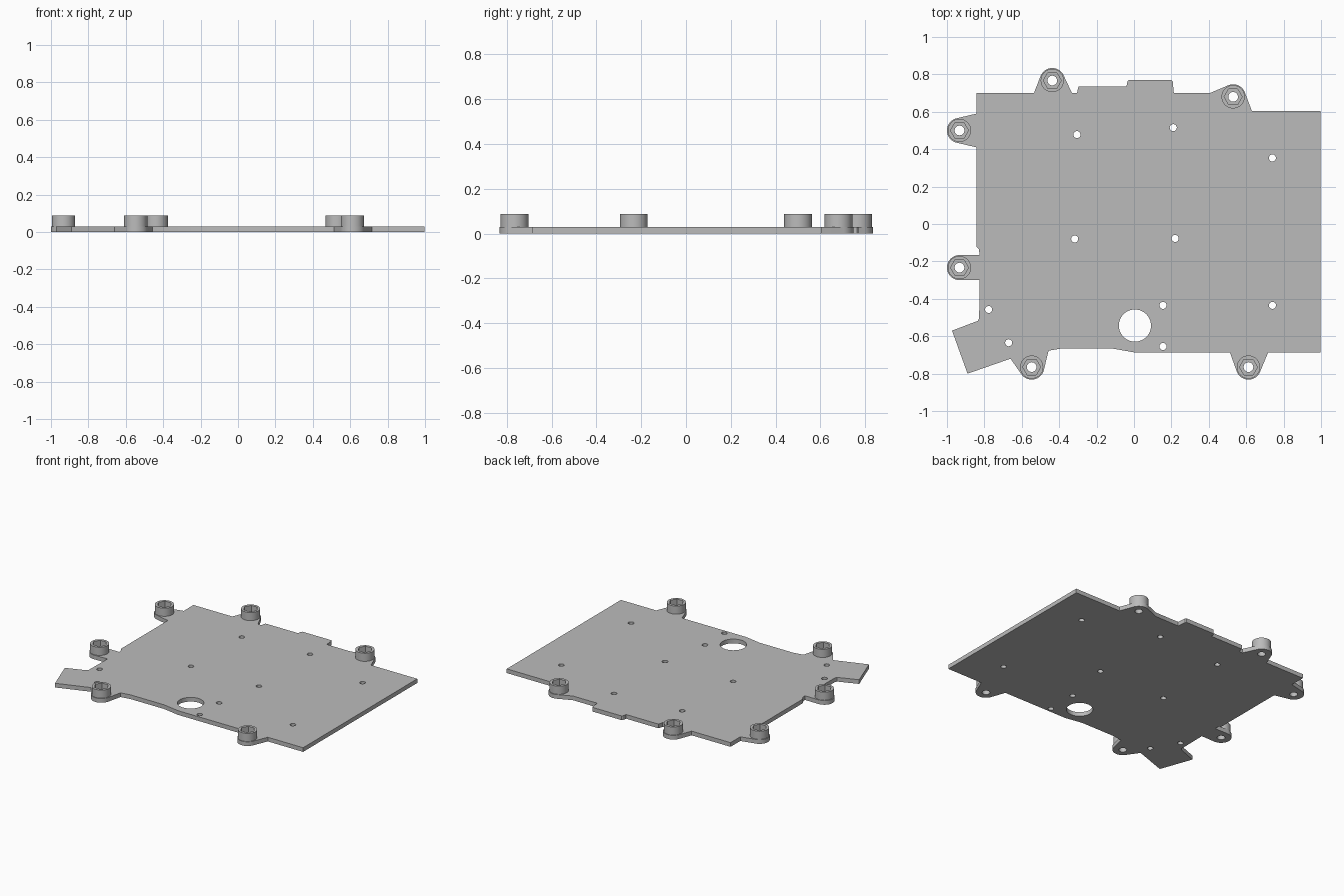
import bpy, bmesh
from math import acos, atan2, cos, sin, pi, hypot

if "Cube" in bpy.data.objects:
    bpy.data.objects.remove(bpy.data.objects["Cube"])

grey = bpy.data.materials.new("light_grey")
grey.use_nodes = True
colour = (0.5, 0.5, 0.5, 1)
grey.diffuse_color = colour
grey.node_tree.nodes["Principled BSDF"].inputs["Base Color"].default_value = colour

PLATE_TOP, BOSS_TOP = 0.03, 0.088
LUG_R, BOSS_R, HEX_R, BORE_R, PIN_R = 0.067, 0.062, 0.048, 0.026, 0.019


def ring(c, r, n):
    return [(c[0] + r * cos(2 * pi * i / n), c[1] + r * sin(2 * pi * i / n)) for i in range(n)]


def prism(name, loops, z0, z1):
    """Extrude an outer loop, with any further loops as openings."""
    curve = bpy.data.curves.new(name + "_profile", "CURVE")
    curve.dimensions, curve.fill_mode = "2D", "BOTH"
    curve.extrude = (z1 - z0) / 2
    for loop in loops:
        spline = curve.splines.new("POLY")
        spline.points.add(len(loop) - 1)
        for point, (x, y) in zip(spline.points, loop):
            point.co = (x, y, 0, 1)
        spline.use_cyclic_u = True
    helper = bpy.data.objects.new(name + "_profile", curve)
    bpy.context.collection.objects.link(helper)
    graph = bpy.context.evaluated_depsgraph_get()
    mesh = bpy.data.meshes.new_from_object(helper.evaluated_get(graph))
    bpy.data.objects.remove(helper)
    bm = bmesh.new()
    bm.from_mesh(mesh)
    bmesh.ops.remove_doubles(bm, verts=bm.verts, dist=0.0002)
    bmesh.ops.translate(bm, verts=bm.verts, vec=(0, 0, (z0 + z1) / 2))
    bmesh.ops.recalc_face_normals(bm, faces=bm.faces)
    bm.to_mesh(mesh)
    bm.free()
    mesh.materials.clear()
    mesh.materials.append(grey)
    obj = bpy.data.objects.new(name, mesh)
    bpy.context.collection.objects.link(obj)
    bpy.ops.object.select_all(action="DESELECT")
    obj.select_set(True)
    bpy.context.view_layer.objects.active = obj
    bpy.ops.object.shade_smooth_by_angle(angle=pi / 6)
    return obj


def lug_arc(p, c, q, steps=20):
    """Rounded lug around c, tangent to the lines from p and to q (clockwise)."""
    def tangent(v, side):
        dx, dy = v[0] - c[0], v[1] - c[1]
        return atan2(dy, dx) + side * acos(min(1, LUG_R / hypot(dx, dy)))
    a, b = tangent(p, -1), tangent(q, 1)
    while b > a:
        b -= 2 * pi
    while b < a - 2 * pi:
        b += 2 * pi
    angles = [a + (b - a) * i / steps for i in range(steps + 1)]
    return [(c[0] + LUG_R * cos(t), c[1] + LUG_R * sin(t)) for t in angles]


lugs = {
    "back_right": (-0.437, 0.767), "back_left": (0.53, 0.68),
    "front_left": (0.612, -0.765), "front_right": (-0.547, -0.765),
    "side_front": (-0.933, -0.233), "side_back": (-0.933, 0.5),
}

# Plate outline, clockwise from the back right corner; names stand for lugs
outline = [
    (-0.843, 0.70), (-0.535, 0.70), "back_right", (-0.332, 0.70), (-0.305, 0.70),
    (-0.297, 0.735), (-0.04, 0.735), (-0.035, 0.763), (-0.028, 0.77), (0.2, 0.77),
    (0.207, 0.763), (0.213, 0.70), (0.406, 0.70), "back_left", (0.63, 0.605),
    (0.997, 0.605), (0.997, -0.687), (0.717, -0.687), "front_left", (0.513, -0.687),
    (0.005, -0.687), (-0.12, -0.665), (-0.385, -0.665), (-0.457, -0.677), "front_right",
    (-0.66, -0.72), (-0.89, -0.80), (-0.973, -0.57), (-0.835, -0.518), (-0.828, -0.505),
    (-0.825, -0.298), "side_front", (-0.825, -0.167), (-0.83, -0.133), (-0.843, -0.12),
    (-0.843, 0.41), "side_back", (-0.843, 0.59),
]
edge = []
for i, item in enumerate(outline):
    if isinstance(item, str):
        edge += lug_arc(outline[i - 1], lugs[item], outline[(i + 1) % len(outline)])
    else:
        edge.append(item)

# Openings through the plate
pins = [
    (-0.305, 0.478), (0.21, 0.515), (0.74, 0.353), (-0.317, -0.08), (0.22, -0.077),
    (0.155, -0.435), (0.74, -0.435), (0.155, -0.655), (-0.777, -0.457), (-0.67, -0.635),
]
holes = [ring(c, PIN_R, 20) for c in pins]
holes += [ring(c, BORE_R, 24) for c in lugs.values()]
holes.append(ring((0.005, -0.543), 0.086, 48))
prism("base_plate", [edge] + holes, 0, PLATE_TOP)

# Round bosses with hexagonal sockets
for name, c in lugs.items():
    prism(name + "_boss", [ring(c, BOSS_R, 40), ring(c, HEX_R, 6)], PLATE_TOP, BOSS_TOP)
